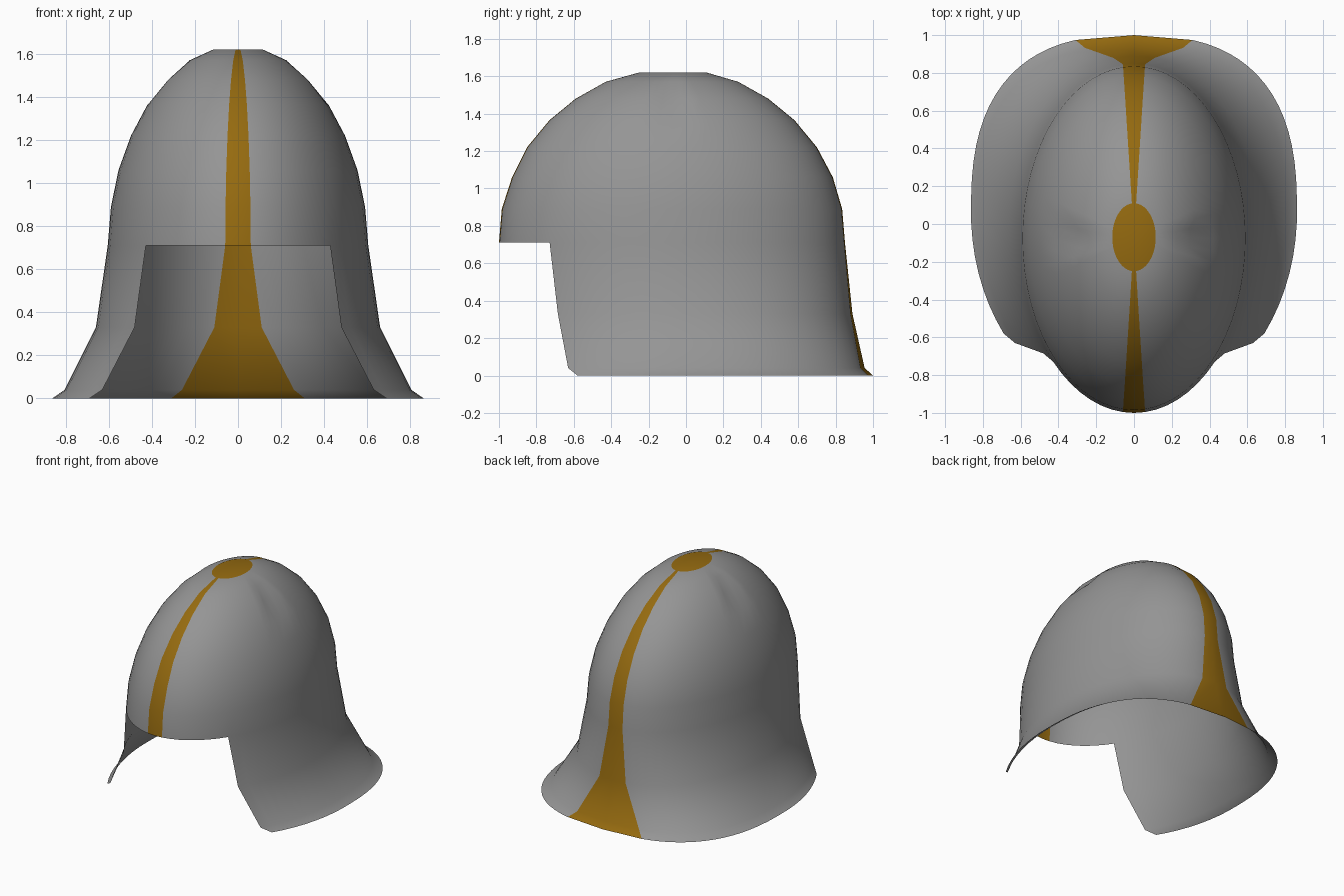
import bpy, bmesh, math
from math import pi, sin, cos, asin

if "Cube" in bpy.data.objects:
    bpy.data.objects.remove(bpy.data.objects["Cube"])


def material(name, rgb):
    m = bpy.data.materials.new(name)
    m.diffuse_color = (*rgb, 1)
    m.use_nodes = True
    m.node_tree.nodes["Principled BSDF"].inputs["Base Color"].default_value = m.diffuse_color
    return m


steel = material("steel grey", (0.30, 0.30, 0.30))
gold = material("dark gold", (0.30, 0.145, 0.005))

SEG = 64
STEP = 2 * pi / SEG
OPEN = 24          # lower rings stop this many steps from the back

# dome rings: z, half width, front y, back y
DOME = [(1.62, 0.115, -0.25, 0.11), (1.57, 0.225, -0.43, 0.28),
        (1.48, 0.33, -0.59, 0.44), (1.365, 0.42, -0.73, 0.58),
        (1.22, 0.497, -0.85, 0.70), (1.06, 0.555, -0.93, 0.785),
        (0.89, 0.59, -0.985, 0.835), (0.71, 0.605, -1.0, 0.85)]
# neck guard rings: z, half width, centre y, back y, squareness, band x, end x, end y
GUARD = [(0.33, 0.66, -0.04, 0.89, 2.1, 0.11, 0.48, -0.685),
         (0.04, 0.805, 0.04, 0.955, 2.5, 0.26, 0.63, -0.63),
         (0.0, 0.863, 0.06, 1.0, 2.6, 0.31, 0.69, -0.58)]

bm = bmesh.new()

# dome: full elliptical rings, step 0 at the back, negative steps on the left
rings = []
for i, (z, hx, yf, yb) in enumerate(DOME):
    cy, ry = (yf + yb) / 2, (yb - yf) / 2
    ring = {}
    for k in range(-SEG // 2 + 1, SEG // 2 + 1):
        a = k * STEP
        x = hx * sin(a)
        # shallow dents high on both sides
        if i == 2 and abs(abs(k) - SEG // 4) <= 1:
            x *= 0.90
        ring[k] = bm.verts.new((x, cy + ry * cos(a), z))
    ring[-SEG // 2] = ring[SEG // 2]
    rings.append(ring)

# neck guard: flared open rings
for z, hx, cy, yb, p, bx, ex, ey in GUARD:
    t0 = asin((bx / hx) ** (p / 2))
    t1 = pi - asin(ex / hx)
    ry_front = (cy - ey) / -cos(t1)
    ring = {}
    for k in range(-OPEN, OPEN + 1):
        n = abs(k)
        t = 0 if n == 0 else t0 + (t1 - t0) * (n - 1) / (OPEN - 1)
        if t < pi / 2:
            x, y = hx * sin(t) ** (2 / p), cy + (yb - cy) * cos(t) ** (2 / p)
        else:
            x, y = hx * sin(t), cy + ry_front * cos(t)
        ring[k] = bm.verts.new((math.copysign(x, k), y, z))
    rings.append(ring)

# skin between rings, with the gold band at front and back centre
for i, (up, low) in enumerate(zip(rings, rings[1:])):
    half = SEG // 2 if i < len(DOME) - 1 else OPEN
    for k in range(-half, half):
        f = bm.faces.new((up[k], low[k], low[k + 1], up[k + 1]))
        f.material_index = int(k in (-1, 0, -SEG // 2, SEG // 2 - 1))

# gold crown disc
crown = bm.faces.new([rings[0][k] for k in range(-SEG // 2, SEG // 2)])
crown.material_index = 1

bmesh.ops.recalc_face_normals(bm, faces=bm.faces[:])
crown.normal_update()
if crown.normal.z < 0:
    bmesh.ops.reverse_faces(bm, faces=bm.faces[:])

mesh = bpy.data.meshes.new("helmet_shell")
bm.to_mesh(mesh)
bm.free()
mesh.materials.append(steel)
mesh.materials.append(gold)
shell = bpy.data.objects.new("helmet_shell", mesh)
bpy.context.collection.objects.link(shell)
bpy.context.view_layer.objects.active = shell
shell.select_set(True)
bpy.ops.object.shade_smooth_by_angle(angle=math.radians(45))
